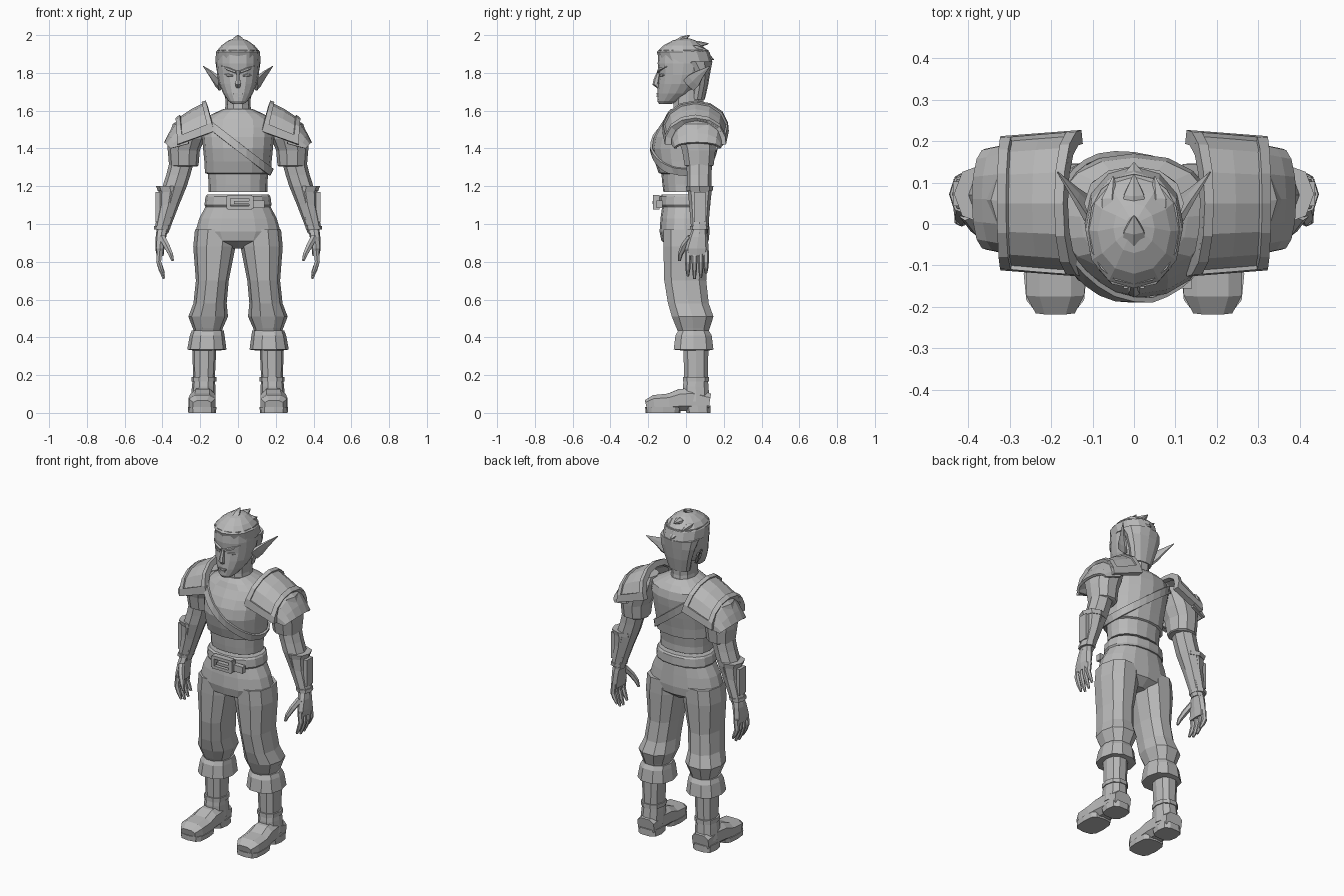
import bpy, math
from mathutils import Vector

mat = bpy.data.materials.new("plain grey")
mat.diffuse_color = (0.48, 0.48, 0.48, 1)


def make(name, verts, faces, mirror=False, solid=0):
    """Mesh object, optionally mirrored over x and thickened."""
    import bmesh
    verts, faces = [Vector(v) for v in verts], [tuple(f) for f in faces]
    if mirror:
        k = len(verts)
        verts += [Vector((-v.x, v.y, v.z)) for v in verts]
        faces += [tuple(i + k for i in reversed(f)) for f in faces]
    me = bpy.data.meshes.new(name)
    me.from_pydata(verts, [], faces)
    bm = bmesh.new()
    bm.from_mesh(me)
    bmesh.ops.recalc_face_normals(bm, faces=bm.faces)
    bm.to_mesh(me)
    bm.free()
    me.materials.append(mat)
    ob = bpy.data.objects.new(name, me)
    bpy.context.collection.objects.link(ob)
    if solid:
        m = ob.modifiers.new("thickness", 'SOLIDIFY')
        m.thickness, m.offset = solid, 0
    return ob


def skin(name, rings, mirror=False):
    """Closed skin over a list of equal rings."""
    n = len(rings[0])
    faces = [(r * n + i, r * n + (i + 1) % n, (r + 1) * n + (i + 1) % n, (r + 1) * n + i)
             for r in range(len(rings) - 1) for i in range(n)]
    faces += [tuple(range(n))[::-1], tuple(range((len(rings) - 1) * n, len(rings) * n))]
    return make(name, [p for r in rings for p in r], faces, mirror)


def pw(c, p):
    return math.copysign(abs(c) ** p, c)


def loft(name, rows, n=12, p=0.9, mirror=False):
    """Level rings: (z, centre x, half width, front y, back y)."""
    rings = []
    for z, cx, rx, yf, yb in rows:
        ang = [2 * math.pi * i / n for i in range(n)]
        rings.append([(cx + rx * pw(math.cos(a), p),
                       (yf + yb) / 2 + (yb - yf) / 2 * pw(math.sin(a), p), z) for a in ang])
    return skin(name, rings, mirror)


def tube(name, path, ref, n=6, mirror=False, p=1):
    """Tube along points (x, y, z, radius a, radius b)."""
    pts = [Vector(q[:3]) for q in path]
    rings = []
    for i, q in enumerate(path):
        d = (pts[min(i + 1, len(pts) - 1)] - pts[max(i - 1, 0)]).normalized()
        a = d.cross(Vector(ref)).normalized()
        b = a.cross(d)
        rings.append([pts[i] + a * q[3] * pw(math.cos(t), p) + b * q[4] * pw(math.sin(t), p)
                      for t in [2 * math.pi * (k + .5) / n for k in range(n)]])
    return skin(name, rings, mirror)


def box(name, c, s, mirror=False):
    x, y, z = (v / 2 for v in s)
    rings = [[(c[0] + i * x, c[1] + j * y, c[2] + k * z)
              for i, j in ((-1, -1), (1, -1), (1, 1), (-1, 1))] for k in (-1, 1)]
    return skin(name, rings, mirror)


def sheet(name, fn, us, vs, solid, rim=False):
    """Curved sheet over a grid; rim keeps only the border cells."""
    nu, nv = len(us), len(vs)
    faces = [(i * nv + j, i * nv + j + 1, (i + 1) * nv + j + 1, (i + 1) * nv + j)
             for i in range(nu - 1) for j in range(nv - 1)
             if not rim or i in (0, nu - 2) or j in (0, nv - 2)]
    return make(name, [fn(u, v) for u in us for v in vs], faces, True, solid)


# Torso with vest
torso = [(1.17, 0, .155, -.12, .11), (1.21, 0, .155, -.125, .11), (1.265, 0, .16, -.13, .12),
         (1.27, 0, .175, -.145, .13), (1.33, 0, .178, -.165, .14), (1.40, 0, .185, -.18, .155),
         (1.46, 0, .19, -.17, .165), (1.51, 0, .195, -.145, .17), (1.555, 0, .185, -.115, .16),
         (1.585, 0, .13, -.10, .135), (1.61, 0, .075, -.08, .10)]
loft("torso", torso, 16)
loft("neck", [(1.57, 0, .075, -.075, .105), (1.63, 0, .066, -.07, .095), (1.75, 0, .07, -.07, .10)], 10)


# Diagonal chest strap that hugs the torso
def torso_at(z):
    z = min(max(z, torso[0][0]), torso[-1][0])
    for a, b in zip(torso, torso[1:]):
        if z <= b[0]:
            t = (z - a[0]) / (b[0] - a[0])
            return [a[k] + (b[k] - a[k]) * t for k in range(5)]


def strap_point(t, dz, off):
    z = 1.41
    for _ in range(30):
        r = torso_at(z)
        z = .5 * z + .5 * (1.41 + dz - .8 * r[2] * pw(math.cos(t), .9))
    r = torso_at(z)
    return ((r[2] + off) * pw(math.cos(t), .9),
            (r[3] + r[4]) / 2 + ((r[4] - r[3]) / 2 + off) * pw(math.sin(t), .9), z)


N = 32
sv = [strap_point(2 * math.pi * i / N, dz, .007) for dz in (-.025, .025) for i in range(N)]
make("chest_strap", sv, [(i, (i + 1) % N, N + (i + 1) % N, N + i) for i in range(N)], False, .012)

# Belt and buckle
loft("belt", [(1.09, 0, .172, -.135, .125), (1.10, 0, .178, -.142, .13),
              (1.145, 0, .172, -.14, .128), (1.155, 0, .165, -.13, .12)], 16)
for z in (1.085, 1.145):
    box("buckle_bar", (.01, -.158, z), (.13, .035, .018))
for x in (-.05, .07):
    box("buckle_side", (x, -.158, 1.115), (.022, .035, .065))
box("buckle_pin", (.02, -.163, 1.115), (.08, .03, .016))
box("belt_tail", (.1, -.14, 1.105), (.08, .03, .04))

# Trousers
loft("hips", [(.87, 0, .05, -.06, .07), (.91, 0, .19, -.13, .12), (.96, 0, .225, -.14, .125),
              (1.03, 0, .205, -.135, .12), (1.10, 0, .168, -.125, .115)], 16)
loft("trouser_leg", [(.42, .16, .07, -.04, .12), (.45, .16, .08, -.055, .13), (.51, .158, .105, -.08, .15),
                     (.58, .148, .088, -.10, .125), (.70, .136, .087, -.12, .112),
                     (.88, .125, .112, -.125, .12), (.97, .118, .11, -.125, .12)], 10, .85, True)

# Boots
loft("boot_cuff", [(.33, .165, .065, -.02, .12), (.335, .165, .104, -.07, .15), (.41, .163, .092, -.06, .14),
                   (.435, .16, .085, -.045, .125)], 10, .85, True)
loft("boot_shaft", [(.06, .185, .066, -.02, .128), (.14, .182, .062, -.02, .122), (.19, .18, .058, -.012, .118),
                    (.36, .178, .064, -.018, .122)], 10, .85, True)
loft("ankle_band", [(.165, .181, .066, -.02, .126), (.19, .181, .066, -.02, .126)], 10, .85, True)
tube("boot_foot", [(.185, .125, .055, .058, .05), (.185, .03, .07, .066, .065), (.187, -.03, .068, .07, .062),
                   (.19, -.09, .056, .075, .049), (.19, -.17, .052, .074, .045), (.19, -.212, .042, .05, .027)],
     (0, 0, 1), 8, True, .7)
loft("boot_sole", [(0, .19, .073, -.215, -.03), (.03, .19, .076, -.216, -.025)], 12, .6, True)
loft("boot_heel", [(0, .185, .066, .0, .132), (.04, .185, .066, -.01, .132)], 10, .65, True)

# Arms and sleeves
loft("sleeve", [(1.305, .285, .07, .0, .14), (1.31, .287, .078, -.01, .15), (1.39, .287, .085, -.025, .16),
                (1.45, .275, .098, -.045, .165), (1.53, .25, .095, -.035, .15), (1.57, .22, .06, -.01, .12)],
     10, .9, True)
loft("arm", [(.95, .402, .032, .035, .11), (1.10, .362, .05, .02, .125), (1.2, .335, .064, .005, .135),
             (1.26, .316, .064, .005, .135), (1.36, .29, .065, .0, .14)], 8, .9, True)
loft("bracer", [(.975, .402, .038, .028, .118), (1.0, .397, .04, .025, .12), (1.10, .369, .05, .017, .128),
                (1.17, .358, .062, .01, .136), (1.195, .36, .068, .005, .14)], 8, .9, True)
loft("bracer_lower_rim", [(.97, .403, .043, .022, .122), (.99, .4, .044, .021, .123)], 8, .9, True)
loft("bracer_upper_rim", [(1.175, .357, .068, .004, .141), (1.2, .361, .073, 0, .145)], 8, .9, True)
box("bracer_plate", (.425, .073, 1.09), (.022, .06, .16), True)

# Hands
loft("palm", [(.83, .412, .018, .0, .118), (.87, .414, .024, -.005, .12), (.93, .408, .028, .015, .115),
              (.98, .4, .03, .035, .108)], 8, .8, True)
for i, y in enumerate((.01, .045, .078, .106)):
    tip = (.725, .71, .715, .74)[i]
    tube("finger", [(.414, y, .86, .016, .016), (.42, y, .80, .015, .015),
                    (.408, y, (.80 + tip) / 2, .013, .013), (.392, y, tip, .007, .007)], (0, 1, 0), 6, True)
tube("thumb", [(.402, .025, .93, .02, .02), (.378, -.01, .885, .018, .018), (.356, -.03, .84, .014, .014),
               (.345, -.035, .805, .007, .007)], (0, 1, 0), 6, True)


# Shoulder armour: main plate with raised rim, and a lower cap
def plate(u, v):
    s = max(math.sin(math.pi * v), 0) ** .8
    zt, zb = 1.638 - .05 * u - .04 * u * u, 1.49 - .07 * u
    return (.165 + .155 * u - .04 * (1 - s) * (1 - u), .05 - (.16 - .015 * u) * math.cos(math.pi * v),
            zb + (zt - zb) * s)


def cap(u, v):
    s = max(math.sin(math.pi * v), 0) ** .8
    zt, zb = 1.56 - .13 * u ** 1.6, 1.425 - .025 * u
    return (.29 + .095 * u - .03 * (1 - s), .06 - (.135 - .02 * u) * math.cos(math.pi * v),
            zb + (zt - zb) * s)


us, vs = [0, .14, .5, .86, 1], [0, .07, .2, .35, .5, .65, .8, .93, 1]
sheet("shoulder_plate", plate, us, vs, .014)
sheet("shoulder_rim", plate, us, vs, .034, True)
sheet("shoulder_cap", cap, [0, .4, .75, 1], vs, .014)

# Head
loft("head", [(1.635, 0, .03, -.142, -.08), (1.65, 0, .05, -.152, -.03), (1.69, 0, .078, -.152, .04),
              (1.74, 0, .1, -.148, .09), (1.79, 0, .11, -.143, .105), (1.85, 0, .115, -.15, .125),
              (1.92, 0, .11, -.145, .12)], 16, .95)
tube("nose", [(0, -.143, 1.81, .008, .008), (0, -.155, 1.765, .012, .016), (0, -.16, 1.742, .017, .018),
              (0, -.145, 1.725, .012, .01)], (0, 1, 0), 6)
box("mouth", (0, -.151, 1.69), (.05, .008, .008))
box("lower_lip", (0, -.151, 1.677), (.032, .008, .008))
tube("brow", [(.012, -.147, 1.805, .008, .008), (.05, -.138, 1.82, .009, .009), (.088, -.102, 1.835, .004, .004)],
     (0, 0, 1), 5, True)
tube("eye", [(.026, -.139, 1.785, .005, .003), (.048, -.129, 1.788, .006, .011), (.072, -.111, 1.79, .005, .003)],
     (0, 0, 1), 6, True)
tube("ear", [(.095, .015, 1.735, .045, .012), (.115, .04, 1.76, .045, .014), (.14, .07, 1.79, .028, .01),
             (.184, .125, 1.835, .002, .002)], (1, 0, 0), 6, True)

# Swept back hair
loft("hair", [(1.66, 0, .066, .02, .1), (1.74, 0, .09, .03, .118), (1.81, 0, .112, .02, .13),
              (1.86, 0, .12, -.04, .14)], 12, .95)
loft("hair_top", [(1.855, 0, .119, -.135, .14), (1.91, 0, .117, -.155, .125), (1.945, 0, .088, -.12, .085),
                  (1.972, 0, .05, -.07, .05), (1.982, 0, .02, -.03, .02)], 12, .95)
for y, z, ty, tz, r in ((-.05, 1.95, .02, 2.0, .035), (.02, 1.94, .12, 1.955, .035),
                        (.06, 1.90, .148, 1.87, .05)):
    tube("hair_spike", [(0, y, z, r, r * .7), (0, (y + ty) / 2, (z + tz) / 2 + .004, r * .8, r * .5),
                        (0, ty, tz, .002, .002)], (0, 0, 1), 6)
tube("side_hair_spike", [(.05, .0, 1.93, .03, .025), (.06, .06, 1.935, .022, .015), (.05, .115, 1.92, .002, .002)],
     (0, 0, 1), 5, True)
